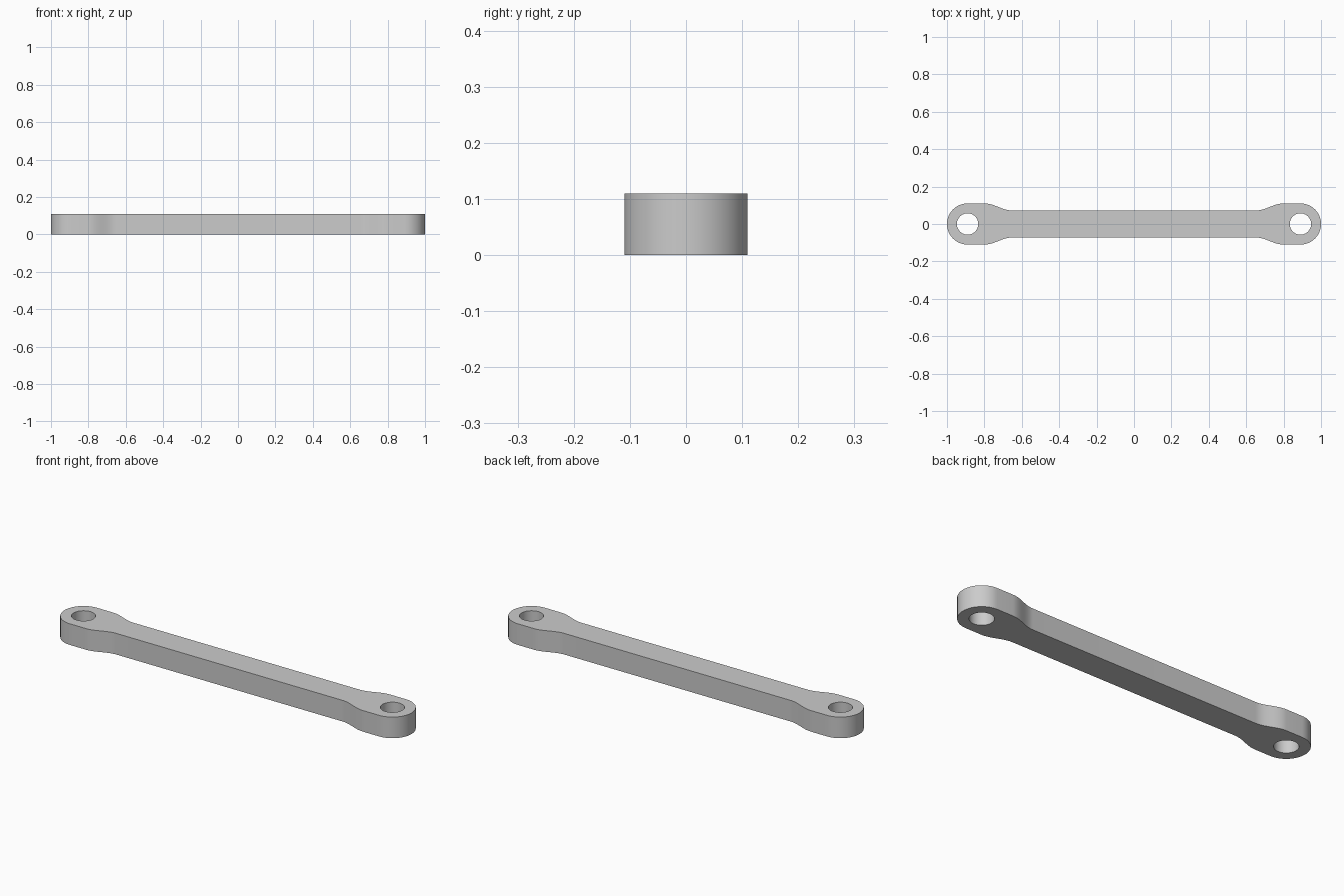
import bpy
import bmesh
from math import sin, cos, pi, radians

cube = bpy.data.objects.get("Cube")
if cube:
    bpy.data.objects.remove(cube, do_unlink=True)

THICK = 0.11          # bar height
EYE_X = 0.89          # hole centre
EYE_R = 0.11          # rounded end radius
HOLE_R = 0.057
WAIST = 0.072         # half width of the shank
NECK_OUT, NECK_IN = 0.80, 0.65
STEPS = 16


def quarter_outline():
    """Outline from the shank, out along the neck and round to the tip."""
    pts = []
    for i in range(STEPS + 1):
        t = i / STEPS
        x = NECK_IN + (NECK_OUT - NECK_IN) * t
        pts.append((x, WAIST + (EYE_R - WAIST) * (1 - cos(pi * t)) / 2))
    for i in range(STEPS + 1):
        a = pi / 2 * (1 - i / STEPS)
        pts.append((EYE_X + EYE_R * cos(a), EYE_R * sin(a)))
    return pts


def add_loop(bm, pts):
    verts = [bm.verts.new((x, y, 0)) for x, y in pts]
    return [bm.edges.new((v, verts[(i + 1) % len(verts)]))
            for i, v in enumerate(verts)]


# Mirror the quarter outline into the full closed profile
q = quarter_outline()
half = q + [(x, -y) for x, y in reversed(q[:-1])]
outline = half + [(-x, -y) for x, y in half]

bm = bmesh.new()
edges = add_loop(bm, outline)
for side in (-1, 1):
    n = STEPS * 3
    edges += add_loop(bm, [(side * EYE_X + HOLE_R * cos(2 * pi * i / n),
                            HOLE_R * sin(2 * pi * i / n)) for i in range(n)])

# Fill around the holes, then raise to full thickness
bmesh.ops.triangle_fill(bm, edges=edges, use_beauty=True, normal=(0, 0, 1))
ext = bmesh.ops.extrude_face_region(bm, geom=bm.faces[:], use_keep_orig=True)
top = [g for g in ext["geom"] if isinstance(g, bmesh.types.BMVert)]
bmesh.ops.translate(bm, verts=top, vec=(0, 0, THICK))
bmesh.ops.recalc_face_normals(bm, faces=bm.faces[:])

mesh = bpy.data.meshes.new("link_bar")
bm.to_mesh(mesh)
bm.free()
bar = bpy.data.objects.new("link_bar", mesh)
bpy.context.collection.objects.link(bar)

# Plain grey metal
grey = bpy.data.materials.new("grey")
grey.use_nodes = True
colour = (0.6, 0.6, 0.6, 1)
grey.diffuse_color = colour
grey.node_tree.nodes["Principled BSDF"].inputs["Base Color"].default_value = colour
mesh.materials.append(grey)

# Smooth round walls, sharp rims
bpy.ops.object.select_all(action="DESELECT")
bar.select_set(True)
bpy.context.view_layer.objects.active = bar
bpy.ops.object.shade_smooth_by_angle(angle=radians(30))
